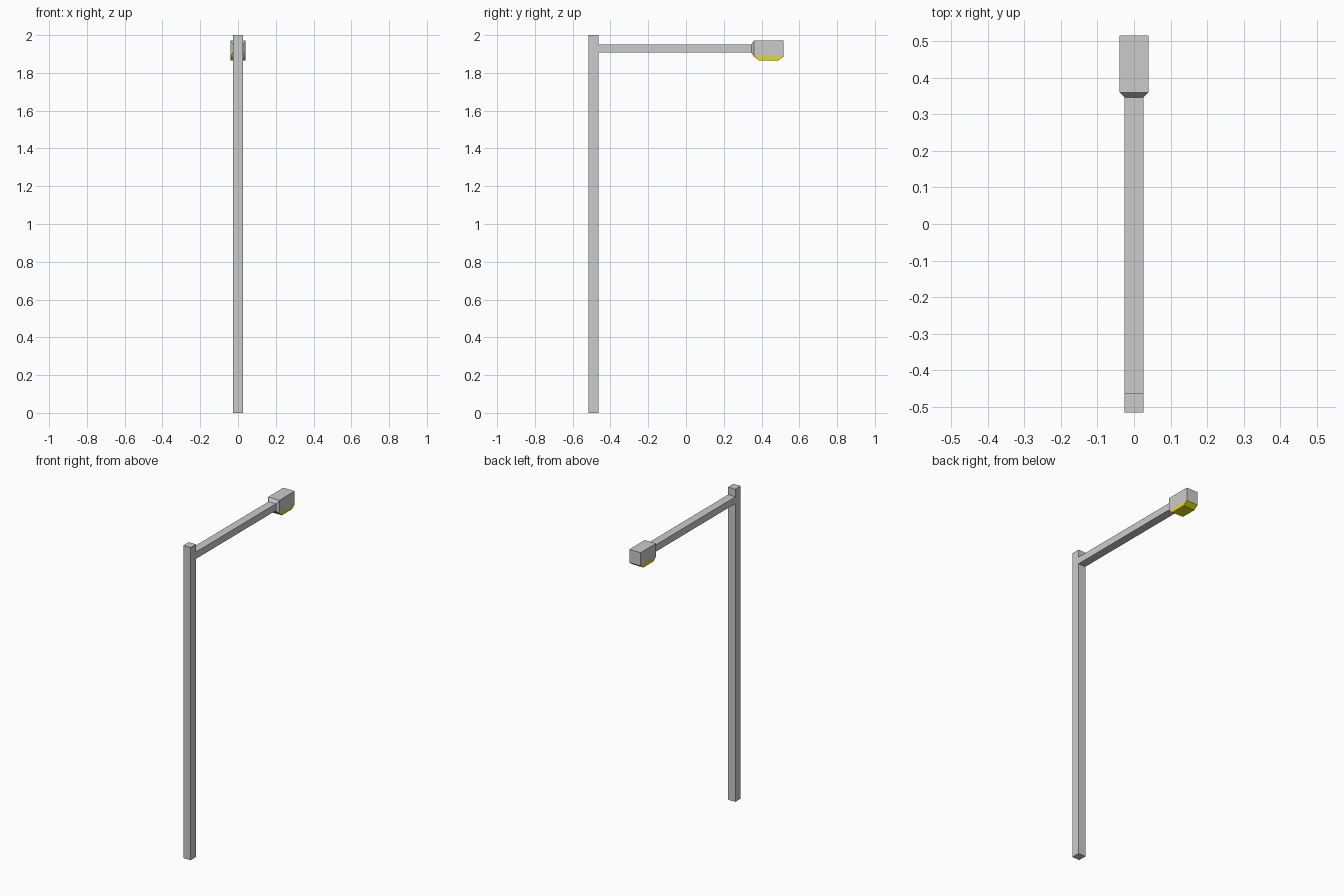
import bpy

if "Cube" in bpy.data.objects:
    bpy.data.objects.remove(bpy.data.objects["Cube"])


def loft(name, axis, sections, color=None):
    """Skin rectangular sections (pos, a0, a1, b0, b1) along the y or z axis."""
    verts = []
    for p, a0, a1, b0, b1 in sections:
        for a, b in ((a0, b0), (a1, b0), (a1, b1), (a0, b1)):
            verts.append((a, p, b) if axis == 'Y' else (a, b, p))
    n = len(sections)
    faces = [(0, 1, 2, 3), tuple(4 * n - 1 - i for i in range(4))]
    for s in range(n - 1):
        for i in range(4):
            j = (i + 1) % 4
            faces.append((4 * s + i, 4 * s + 4 + i, 4 * s + 4 + j, 4 * s + j))
    if axis == 'Z':
        faces = [f[::-1] for f in faces]
    mesh = bpy.data.meshes.new(name)
    mesh.from_pydata(verts, [], faces)
    obj = bpy.data.objects.new(name, mesh)
    bpy.context.collection.objects.link(obj)
    if color:
        mat = bpy.data.materials.new(name)
        mat.diffuse_color = color
        mat.use_nodes = True
        mat.node_tree.nodes["Principled BSDF"].inputs["Base Color"].default_value = mat.diffuse_color
        mesh.materials.append(mat)
    return obj


W = 0.026   # half width of pole and arm
H = 0.04    # half width of lamp head

# Upright square pole
loft("pole", 'Z', [(0, -W, W, -0.516, -0.462), (2, -W, W, -0.516, -0.462)])

# Horizontal arm near the top
loft("arm", 'Y', [(-0.462, -W, W, 1.907, 1.951), (0.346, -W, W, 1.907, 1.951)])

# Lamp housing flaring out from the arm
loft("lamp_housing", 'Y', [(0.346, -W, W, 1.907, 1.951),
                           (0.36, -H, H, 1.886, 1.971),
                           (0.516, -H, H, 1.886, 1.971)])

# Yellow light panel, narrowing downwards
loft("light_panel", 'Z', [(1.865, -H, H, 0.387, 0.487),
                          (1.886, -H, H, 0.36, 0.516)], (0.8, 0.75, 0.0, 1))
